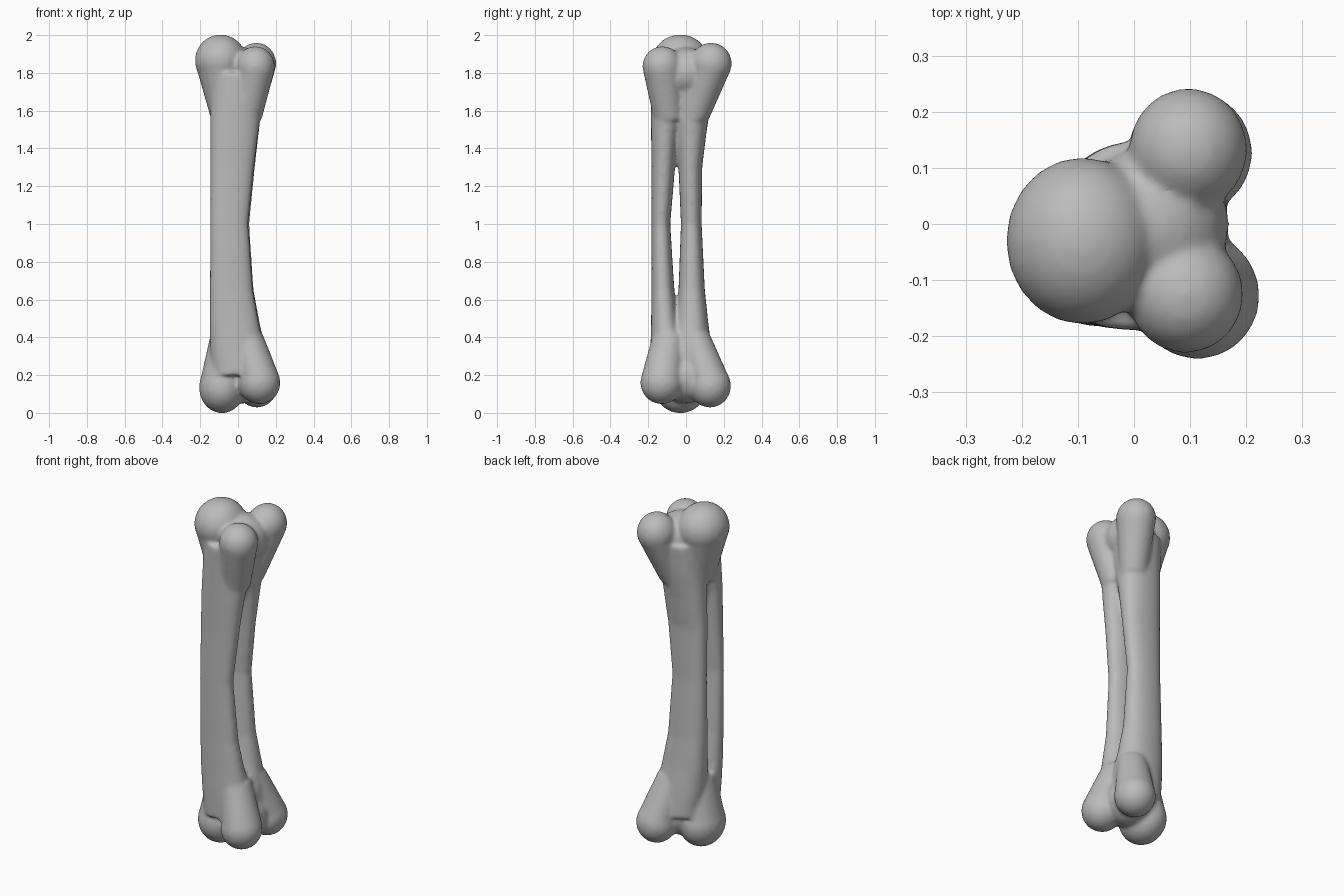
import bpy, bmesh
from math import cos, sin, pi, copysign
from mathutils import Vector, Matrix

cube = bpy.data.objects.get("Cube")
if cube:
    bpy.data.objects.remove(cube, do_unlink=True)

bone_grey = bpy.data.materials.new("bone_grey")
bone_grey.use_nodes = True
colour = (0.5, 0.5, 0.5, 1)
bone_grey.diffuse_color = colour
bone_grey.node_tree.nodes["Principled BSDF"].inputs["Base Color"].default_value = colour

bm = bmesh.new()


def loft(rings):
    """Join equal rings of points into a closed tube."""
    loops = [[bm.verts.new(p) for p in ring] for ring in rings]
    n = len(loops[0])
    for a, b in zip(loops, loops[1:]):
        for i in range(n):
            j = (i + 1) % n
            bm.faces.new((a[i], a[j], b[j], b[i]))
    bm.faces.new(loops[0][::-1])
    bm.faces.new(loops[-1])


def section(z, x0, x1, y0, y1, n=24):
    """Slightly squared oval filling the given x and y limits."""
    def squared(v):
        return copysign(abs(v) ** 0.88, v)
    ring = []
    for i in range(n):
        t = 2 * pi * i / n
        ring.append(((x0 + x1) / 2 + (x1 - x0) / 2 * squared(cos(t)),
                     (y0 + y1) / 2 + (y1 - y0) / 2 * squared(sin(t)), z))
    return ring


def ellipsoid(centre, radii):
    m = Matrix.Translation(centre) @ Matrix.Diagonal((*radii, 1))
    bmesh.ops.create_uvsphere(bm, u_segments=20, v_segments=14, radius=1, matrix=m)


def knob(centre, radii, root, root_radius):
    """Rounded lobe with a neck tapering back into the shaft."""
    ellipsoid(centre, radii)
    up = 1 if root[2] < centre[2] else -1
    c = Vector(centre) - Vector((0, 0, 0.035 * up))
    rings = []
    for (x, y, z), rx, ry in ((root, root_radius, root_radius),
                              (c, radii[0] * 0.95, radii[1] * 0.95)):
        rings.append([(x + rx * cos(2 * pi * i / 20), y + ry * sin(2 * pi * i / 20), z)
                      for i in range(20)])
    loft(rings if up > 0 else rings[::-1])


# Front strut of the split shaft
loft([section(*s) for s in (
    (0.20, -0.14, 0.16, -0.19, 0.03),
    (0.36, -0.15, 0.135, -0.188, 0.0),
    (0.48, -0.15, 0.11, -0.185, -0.04),
    (0.65, -0.15, 0.08, -0.183, -0.062),
    (1.00, -0.147, 0.055, -0.183, -0.083),
    (1.30, -0.147, 0.085, -0.183, -0.058),
    (1.48, -0.147, 0.108, -0.185, -0.04),
    (1.61, -0.147, 0.125, -0.187, 0.0),
    (1.80, -0.14, 0.15, -0.19, 0.03))])

# Back strut of the split shaft
loft([section(*s) for s in (
    (0.20, -0.12, 0.15, -0.08, 0.15),
    (0.35, -0.14, 0.14, -0.08, 0.135),
    (0.48, -0.147, 0.115, -0.055, 0.118),
    (0.65, -0.15, 0.083, -0.04, 0.1),
    (1.00, -0.147, 0.06, -0.027, 0.083),
    (1.30, -0.147, 0.09, -0.04, 0.086),
    (1.48, -0.14, 0.11, -0.055, 0.108),
    (1.62, -0.13, 0.125, -0.08, 0.13),
    (1.80, -0.12, 0.15, -0.08, 0.15))])

# Upper head: three lobes around a core
ellipsoid((0.03, 0.0, 1.8), (0.14, 0.14, 0.135))
knob((-0.092, -0.03, 1.866), (0.137, 0.15, 0.137), (-0.05, -0.03, 1.56), 0.095)
knob((0.097, 0.133, 1.85), (0.106, 0.11, 0.11), (0.045, 0.045, 1.55), 0.075)
knob((0.092, -0.125, 1.835), (0.104, 0.106, 0.106), (0.045, -0.09, 1.55), 0.08)

# Lower head: three lobes around a core
ellipsoid((0.03, 0.0, 0.185), (0.14, 0.14, 0.135))
knob((-0.085, -0.03, 0.134), (0.122, 0.14, 0.136), (-0.05, -0.03, 0.42), 0.095)
knob((0.1, 0.127, 0.143), (0.112, 0.112, 0.115), (0.05, 0.045, 0.42), 0.08)
knob((0.113, -0.128, 0.16), (0.112, 0.114, 0.114), (0.045, -0.09, 0.42), 0.085)

bmesh.ops.recalc_face_normals(bm, faces=bm.faces[:])
mesh = bpy.data.meshes.new("bone")
bm.to_mesh(mesh)
bm.free()
mesh.materials.append(bone_grey)
bone = bpy.data.objects.new("bone", mesh)
bpy.context.collection.objects.link(bone)
bpy.context.view_layer.objects.active = bone
bone.select_set(True)

# Fuse the parts and soften the joins
fuse = bone.modifiers.new("fuse", "REMESH")
fuse.mode = "VOXEL"
fuse.voxel_size = 0.01
fuse.use_smooth_shade = True
soften = bone.modifiers.new("soften", "SMOOTH")
soften.factor = 0.5
soften.iterations = 12
for name in ("fuse", "soften"):
    bpy.ops.object.modifier_apply(modifier=name)
bpy.ops.object.shade_smooth()
